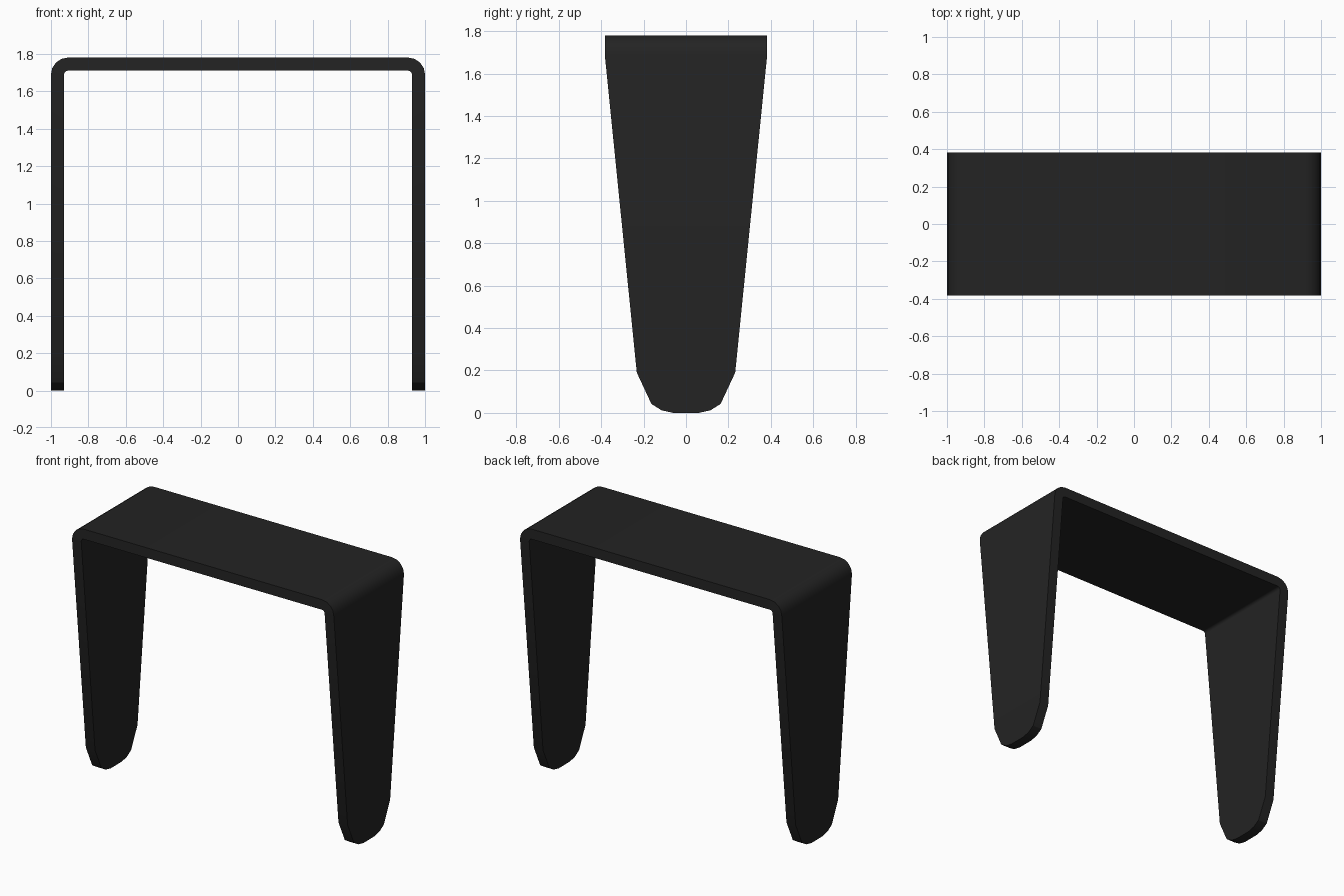
import bpy, bmesh
from math import sin, cos, pi

cube = bpy.data.objects.get("Cube")
if cube:
    bpy.data.objects.remove(cube, do_unlink=True)

# Dark finish
mat = bpy.data.materials.new("charcoal")
mat.use_nodes = True
colour = (0.017, 0.017, 0.017, 1)
mat.diffuse_color = colour
mat.node_tree.nodes["Principled BSDF"].inputs["Base Color"].default_value = colour

HALF, HEIGHT, THICK, RADIUS, SEGMENTS = 1.0, 1.78, 0.07, 0.09, 4
TOP_WIDTH = 0.383
# Leg outline: height and half width, from the rounded foot to the bend
LEG = [(0, 0.06), (0.012, 0.115), (0.042, 0.163), (0.19, 0.232), (HEIGHT - RADIUS, TOP_WIDTH)]

# Half path as (outer x, outer z, inner x, inner z, half width)
half_path = [(HALF, z, HALF - THICK, z, w) for z, w in LEG]
cx, cz, inner = HALF - RADIUS, HEIGHT - RADIUS, RADIUS - THICK
for i in range(1, SEGMENTS + 1):
    a = pi / 2 * i / SEGMENTS
    half_path.append((cx + RADIUS * cos(a), cz + RADIUS * sin(a),
                      cx + inner * cos(a), cz + inner * sin(a), TOP_WIDTH))
path = half_path + [(-ox, oz, -ix, iz, w) for ox, oz, ix, iz, w in reversed(half_path)]

# Bent sheet: a four-sided section carried along the path
bm = bmesh.new()
rings = []
for ox, oz, ix, iz, w in path:
    corners = [(ox, -w, oz), (ox, w, oz), (ix, w, iz), (ix, -w, iz)]
    rings.append([bm.verts.new(c) for c in corners])
for a, b in zip(rings, rings[1:]):
    for k in range(4):
        n = (k + 1) % 4
        bm.faces.new((a[k], a[n], b[n], b[k]))
bm.faces.new(rings[0])
bm.faces.new(rings[-1])
bmesh.ops.recalc_face_normals(bm, faces=bm.faces)

mesh = bpy.data.meshes.new("bent_sheet_frame")
bm.to_mesh(mesh)
bm.free()
mesh.materials.append(mat)
frame = bpy.data.objects.new("bent_sheet_frame", mesh)
bpy.context.collection.objects.link(frame)

# Smooth bends, crisp edges
bpy.ops.object.select_all(action="DESELECT")
frame.select_set(True)
bpy.context.view_layer.objects.active = frame
bpy.ops.object.shade_smooth_by_angle(angle=pi / 6)
